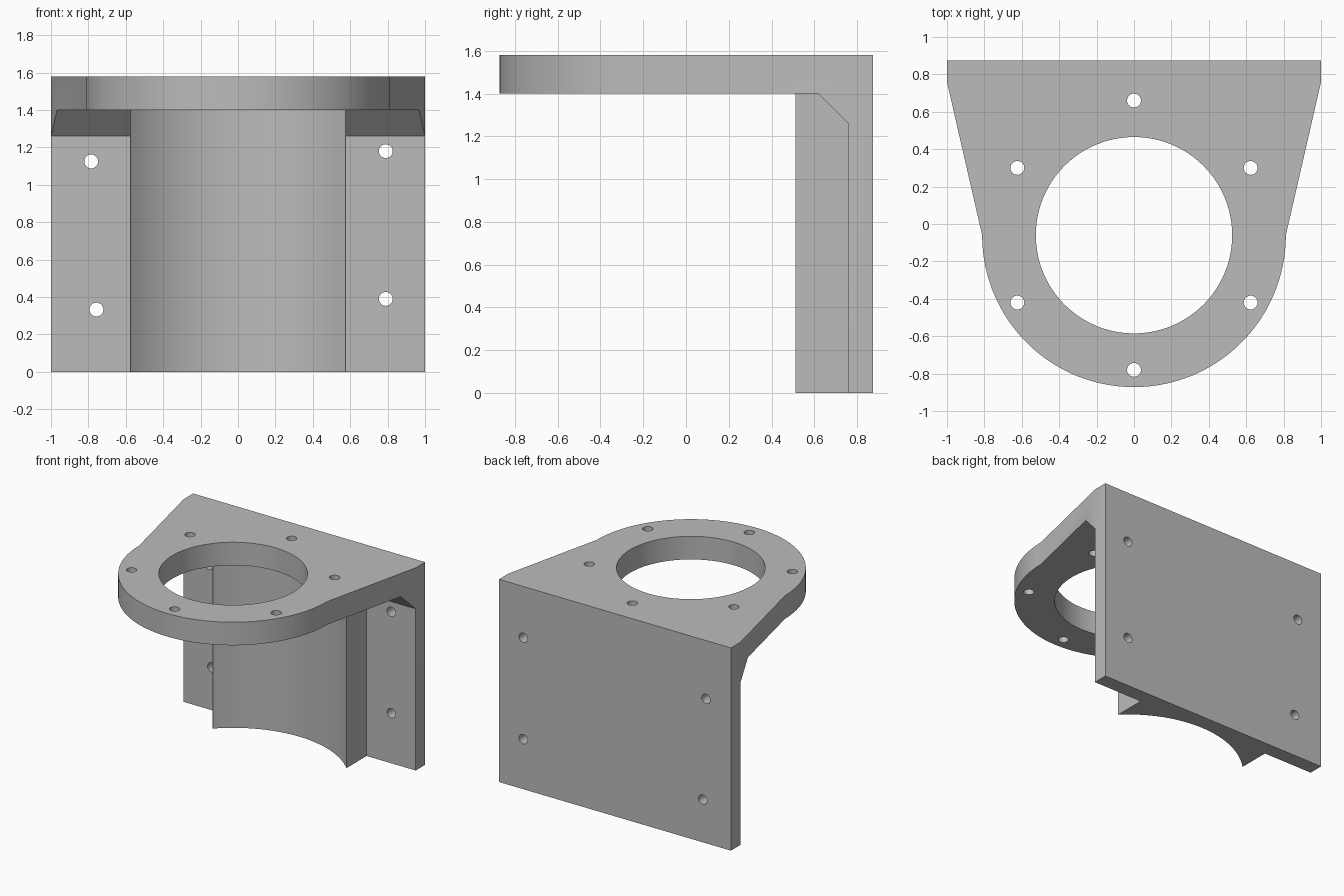
import bpy, bmesh
from math import sin, cos, pi, radians
from mathutils import Vector

cube = bpy.data.objects.get("Cube")
if cube:
    bpy.data.objects.remove(cube, do_unlink=True)

# Main dimensions
HEIGHT, FLANGE_Z = 1.58, 1.40
BACK, WALL = 0.875, 0.76
CY, R_OUT, R_BORE, R_BOLTS, R_HOLE = -0.06, 0.812, 0.525, 0.72, 0.037

grey = bpy.data.materials.new("plain grey")
grey.use_nodes = True
colour = (0.5, 0.5, 0.5, 1)
grey.diffuse_color = colour
grey.node_tree.nodes["Principled BSDF"].inputs["Base Color"].default_value = colour


def prism(name, points, depth):
    """Extrude a closed 3D outline along a vector."""
    bm = bmesh.new()
    face = bm.faces.new([bm.verts.new(p) for p in points])
    ext = bmesh.ops.extrude_face_region(bm, geom=[face])
    moved = [v for v in ext["geom"] if isinstance(v, bmesh.types.BMVert)]
    bmesh.ops.translate(bm, verts=moved, vec=Vector(depth))
    bmesh.ops.recalc_face_normals(bm, faces=bm.faces)
    mesh = bpy.data.meshes.new(name)
    bm.to_mesh(mesh)
    bm.free()
    mesh.materials.append(grey)
    obj = bpy.data.objects.new(name, mesh)
    bpy.context.collection.objects.link(obj)
    return obj


def arc(x, y, r, start, end, n):
    angles = [start + (end - start) * i / n for i in range(n + 1)]
    return [(x + r * cos(a), y + r * sin(a)) for a in angles]


def round_cutter(name, x, y, r, low, high, n=32, along_y=False):
    ring = arc(x, y, r, 0, 2 * pi, n)[:-1]
    if along_y:
        return prism(name, [(a, low, b) for a, b in ring], (0, high - low, 0))
    return prism(name, [(a, b, low) for a, b in ring], (0, 0, high - low))


def combine(target, tool, operation):
    """Apply one exact boolean and discard the tool."""
    mod = target.modifiers.new("cut", "BOOLEAN")
    mod.operation, mod.solver, mod.object = operation, "EXACT", tool
    bpy.context.view_layer.objects.active = target
    bpy.ops.object.modifier_apply(modifier=mod.name)
    bpy.data.objects.remove(tool, do_unlink=True)


# Side profile: wall, flange and the sloping brace between them
side = [(BACK, 0), (BACK, HEIGHT), (-1, HEIGHT), (-1, FLANGE_Z),
        (0.62, FLANGE_Z), (WALL, 1.26), (WALL, 0)]
bracket = prism("mounting_bracket", [(-1.1, y, z) for y, z in side], (2.2, 0, 0))

# Plan outline: straight back, tapered sides, round nose
plan = [(1, WALL), (1, BACK), (-1, BACK), (-1, WALL)]
plan += arc(0, CY, R_OUT, pi, 2 * pi, 64)
# Taller and deeper than the profile, so only its sides trim
combine(bracket, prism("outline", [(x, y, -0.2) for x, y in plan], (0, 0, 2)), "INTERSECT")

# Thick block on the wall, hollowed by the motor-sized channel
block = [(-0.577, 0.513), (0.577, 0.513), (0.577, 0.82), (-0.577, 0.82)]
combine(bracket, prism("block", [(x, y, 0) for x, y in block], (0, 0, 1.45)), "UNION")
combine(bracket, round_cutter("channel", 0, CY, R_OUT, -0.2, FLANGE_Z, 128), "DIFFERENCE")

# Bore and ring of bolt holes through the flange
combine(bracket, round_cutter("bore", 0, CY, R_BORE, 1.2, 1.8, 96), "DIFFERENCE")
for i in range(6):
    a = radians(30 + 60 * i)
    hole = round_cutter("bolt_hole", R_BOLTS * cos(a), CY + R_BOLTS * sin(a),
                        R_HOLE, 1.3, 1.8)
    combine(bracket, hole, "DIFFERENCE")

# Four fixing holes through the wall
for x, z in [(-0.785, 1.125), (0.79, 1.18), (0.79, 0.39), (-0.757, 0.333)]:
    combine(bracket, round_cutter("wall_hole", x, z, R_HOLE, 0.6, 1, along_y=True),
            "DIFFERENCE")

# Smooth curved walls, crisp edges
bpy.ops.object.select_all(action="DESELECT")
bracket.select_set(True)
bpy.context.view_layer.objects.active = bracket
bpy.ops.object.shade_smooth_by_angle(angle=radians(20))
